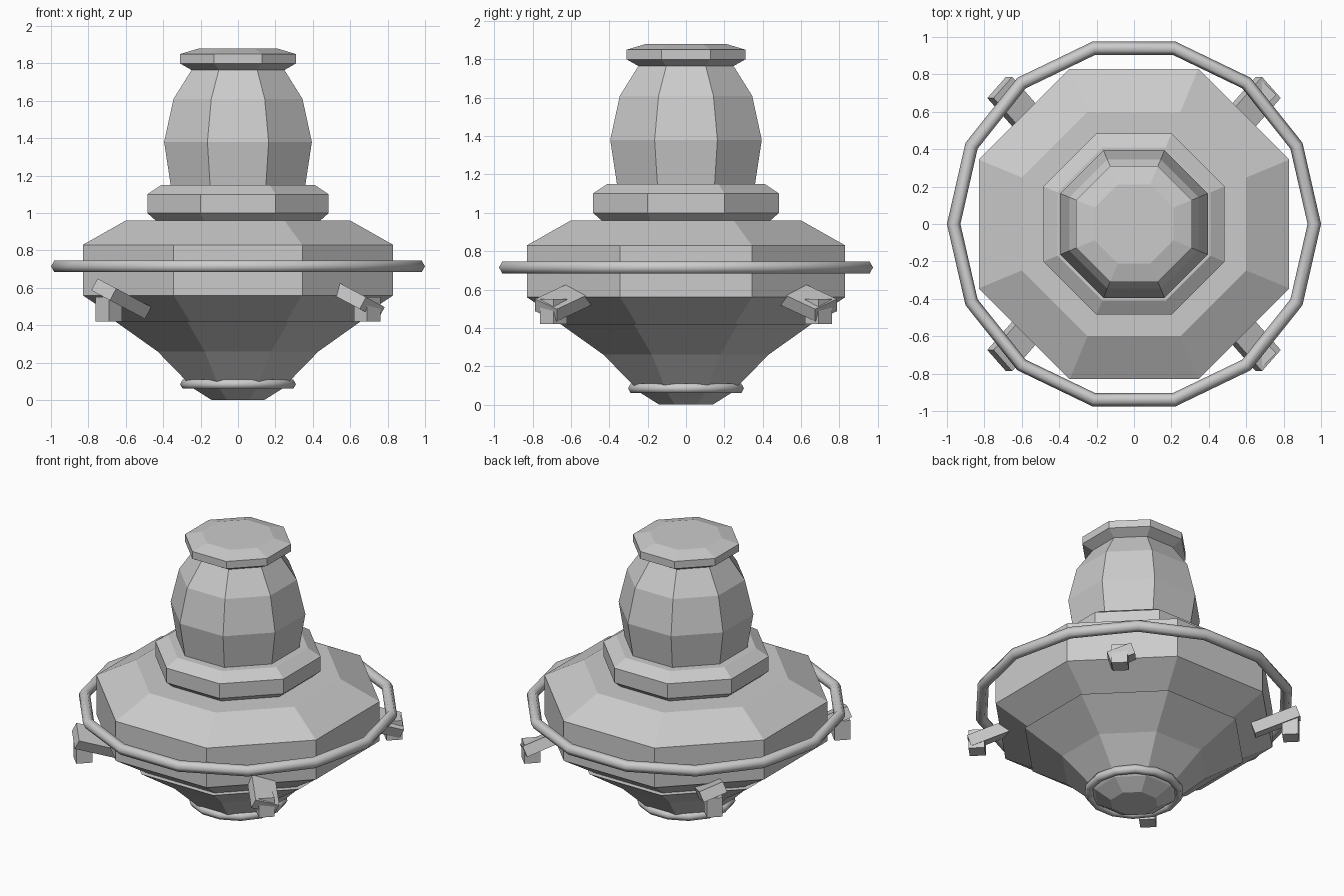
import bpy, bmesh, math
from mathutils import Matrix

cube = bpy.data.objects.get("Cube")
if cube:
    bpy.data.objects.remove(cube, do_unlink=True)

GREY = (0.6, 0.6, 0.6, 1)
metal = bpy.data.materials.new("light_grey")
metal.use_nodes = True
metal.diffuse_color = GREY
metal.node_tree.nodes["Principled BSDF"].inputs["Base Color"].default_value = GREY


def add_object(name, bm, smooth=False):
    bmesh.ops.recalc_face_normals(bm, faces=bm.faces)
    for face in bm.faces:
        face.smooth = smooth
    mesh = bpy.data.meshes.new(name)
    bm.to_mesh(mesh)
    bm.free()
    mesh.materials.append(metal)
    obj = bpy.data.objects.new(name, mesh)
    bpy.context.collection.objects.link(obj)
    return obj


def ring_verts(bm, points):
    return [bm.verts.new(p) for p in points]


def bridge(bm, a, b):
    n = len(a)
    for i in range(n):
        j = (i + 1) % n
        bm.faces.new((a[i], a[j], b[j], b[i]))


def octagon_stack(name, profile):
    """Closed eight-sided solid from (flat-to-centre distance, height) pairs."""
    bm = bmesh.new()
    step = math.pi / 4
    rings = []
    for apothem, z in profile:
        r = apothem / math.cos(step / 2)
        rings.append(ring_verts(bm, [(r * math.cos(step * (i + 0.5)),
                                      r * math.sin(step * (i + 0.5)), z) for i in range(8)]))
    for a, b in zip(rings, rings[1:]):
        bridge(bm, a, b)
    bm.faces.new(rings[0])
    bm.faces.new(rings[-1])
    return add_object(name, bm)


def hoop(name, major, minor, z, segments=14, sides=6):
    bm = bmesh.new()
    rings = []
    for i in range(segments):
        a = math.tau * i / segments
        points = []
        for k in range(sides):
            b = math.tau * k / sides
            r = major + minor * math.cos(b)
            points.append((r * math.cos(a), r * math.sin(a), z + minor * math.sin(b)))
        rings.append(ring_verts(bm, points))
    for i in range(segments):
        bridge(bm, rings[i], rings[(i + 1) % segments])
    return add_object(name, bm, smooth=True)


def box(name, size, matrix):
    bm = bmesh.new()
    bmesh.ops.create_cube(bm, size=1, matrix=matrix @ Matrix.Diagonal((*size, 1)))
    return add_object(name, bm)


# Stacked eight-sided body
octagon_stack("lower_cone", [(0.14, 0), (0.235, 0.06), (0.43, 0.26), (0.655, 0.42)])
octagon_stack("main_hull", [(0.62, 0.42), (0.83, 0.56), (0.83, 0.83), (0.6, 0.96)])
octagon_stack("collar", [(0.44, 0.96), (0.485, 1.0), (0.485, 1.1), (0.41, 1.15)])
octagon_stack("upper_dome", [(0.36, 1.15), (0.395, 1.38), (0.345, 1.61), (0.245, 1.77)])
octagon_stack("top_cap", [(0.24, 1.76), (0.31, 1.8), (0.31, 1.85), (0.21, 1.88)])

# Hoops around the hull and the base
hoop("outer_hoop", 0.964, 0.036, 0.715)
hoop("base_hoop", 0.282, 0.028, 0.085)

# Four diagonal landing legs, all arms tipped the same way
tilt = Matrix.Rotation(math.radians(28), 4, 'Y')
for side, sx in (("left", 1), ("right", -1)):
    for end, sy in (("front", -1), ("back", 1)):
        turn = Matrix.Rotation(math.atan2(sy, sx), 4, 'Z')
        box(f"{end}_{side}_arm", (0.3, 0.16, 0.072),
            Matrix.Translation((0.624 * sx, 0.624 * sy, 0.542)) @ tilt @ turn)
        box(f"{end}_{side}_foot", (0.1, 0.1, 0.13),
            Matrix.Translation((0.69 * sx, 0.69 * sy, 0.485)) @ turn)
